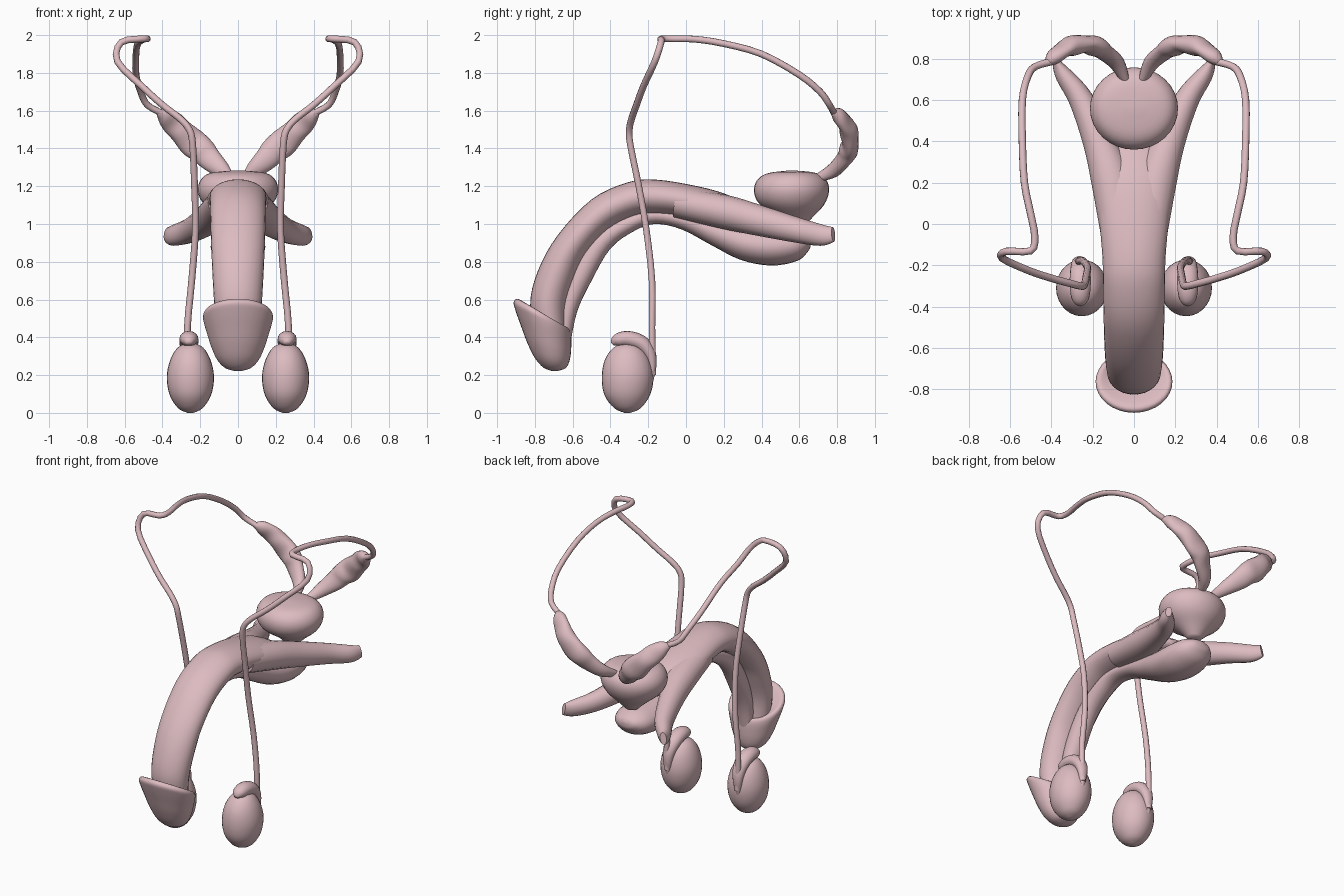
import bpy, bmesh, math
from mathutils import Vector

mat = bpy.data.materials.new("tissue_pink")
mat.diffuse_color = (0.72, 0.5, 0.53, 1)


def spline(rows, steps):
    """Catmull-Rom interpolation of number tuples."""
    out = []
    for i in range(len(rows) - 1):
        p = [rows[max(0, min(len(rows) - 1, i + k))] for k in (-1, 0, 1, 2)]
        for s in range(steps):
            t = s / steps
            out.append([0.5 * (2 * b + (c - a) * t + (2 * a - 5 * b + 4 * c - d) * t * t
                               + (3 * b - a - 3 * c + d) * t ** 3) for a, b, c, d in zip(*p)])
    return out + [list(rows[-1])]


def skin(name, rings, sides, mirror):
    """Skin elliptical rings given as (centre, half axis, half axis)."""
    bm = bmesh.new()
    loops = []
    for c, u, v in rings:
        loops.append([bm.verts.new(c + u * math.cos(2 * math.pi * k / sides)
                                   + v * math.sin(2 * math.pi * k / sides)) for k in range(sides)])
    for a, b in zip(loops, loops[1:]):
        for k in range(sides):
            j = (k + 1) % sides
            bm.faces.new((a[k], a[j], b[j], b[k]))
    bm.faces.new(loops[0][::-1])
    bm.faces.new(loops[-1])
    bmesh.ops.recalc_face_normals(bm, faces=bm.faces)
    me = bpy.data.meshes.new(name)
    bm.to_mesh(me)
    bm.free()
    ob = bpy.data.objects.new(name, me)
    bpy.context.collection.objects.link(ob)
    me.materials.append(mat)
    if mirror:
        ob.modifiers.new("Mirror", 'MIRROR').use_mirror_merge = False
    bpy.ops.object.select_all(action='DESELECT')
    ob.select_set(True)
    bpy.context.view_layer.objects.active = ob
    bpy.ops.object.shade_smooth_by_angle(angle=math.radians(60))
    return ob


def outline(name, rows, x=0, steps=4, sides=28, mirror=False):
    """Body from side outlines: rows of (y1, z1, y2, z2, half width)."""
    rings = []
    for y1, z1, y2, z2, w in spline(rows, steps):
        a, b = Vector((x, y1, z1)), Vector((x, y2, z2))
        rings.append(((a + b) / 2, Vector((w, 0, 0)), (a - b) / 2))
    return skin(name, rings, sides, mirror)


def tube(name, rows, ref=(1, 0, 0), steps=4, sides=16):
    """Mirrored tube along rows of (x, y, z, radius along ref, other radius)."""
    pts = spline(rows, steps)
    pos = [Vector(p[:3]) for p in pts]
    side, rings = Vector(ref), []
    for i, p in enumerate(pts):
        t = (pos[min(i + 1, len(pos) - 1)] - pos[max(i - 1, 0)]).normalized()
        side = (side - t * side.dot(t)).normalized()
        rings.append((pos[i], side * p[3], t.cross(side) * p[4]))
    return skin(name, rings, sides, True)


# Upper shaft body
outline("shaft", [
    (-.78, .40, -.63, .38, .11), (-.825, .57, -.635, .56, .125), (-.785, .75, -.59, .71, .135),
    (-.68, .94, -.53, .84, .142), (-.5, 1.13, -.41, .97, .147), (-.31, 1.22, -.27, 1.04, .15),
    (-.16, 1.235, -.15, 1.05, .153), (.06, 1.2, .03, 1.03, .17), (.22, 1.155, .18, .99, .18),
    (.34, 1.09, .30, .98, .15), (.42, 1.04, .40, .99, .06)])

# Splayed roots of the shaft
tube("shaft_root", [
    (.07, -.05, 1.115, .09, .08), (.105, .2, 1.065, .1, .09), (.17, .4, 1.015, .078, .08),
    (.255, .6, .965, .06, .066), (.34, .72, .94, .042, .056), (.375, .78, .945, .02, .04)])

# Underside tube swelling into a bulb
outline("underside_tube_and_bulb", [
    (-.68, .40, -.61, .38, .05), (-.67, .56, -.575, .54, .06), (-.61, .76, -.505, .69, .065),
    (-.48, .95, -.40, .87, .065), (-.3, 1.06, -.27, .965, .065), (-.16, 1.09, -.16, 1.0, .065),
    (.03, 1.06, -.02, .97, .075), (.2, 1.02, .14, .885, .1), (.33, .99, .29, .81, .13),
    (.46, .98, .45, .78, .145), (.57, .97, .59, .805, .125), (.64, .94, .65, .86, .07),
    (.66, .91, .66, .89, .015)], sides=24)

# Flared head
outline("head", [
    (-.80, .52, -.66, .44, .11), (-.88, .60, -.63, .45, .165), (-.912, .588, -.615, .44, .185),
    (-.902, .54, -.608, .41, .18), (-.87, .45, -.607, .365, .16), (-.84, .37, -.61, .31, .138),
    (-.80, .29, -.62, .265, .108), (-.755, .24, -.64, .235, .068), (-.71, .222, -.68, .222, .02)],
    sides=32)

# Gland above the bulb
outline("gland", [
    (.54, .98, .62, .98, .04), (.49, 1.035, .67, 1.035, .1), (.39, 1.105, .73, 1.10, .18),
    (.36, 1.17, .757, 1.17, .212), (.375, 1.23, .745, 1.23, .2), (.43, 1.268, .69, 1.27, .15),
    (.54, 1.283, .58, 1.283, .03)], sides=32)

# Lobed side pouches
tube("pouch", [
    (.045, .70, 1.245, .025, .02), (.085, .78, 1.285, .045, .035), (.15, .835, 1.345, .062, .038),
    (.19, .86, 1.39, .07, .05), (.24, .87, 1.43, .076, .042), (.30, .862, 1.49, .064, .05),
    (.345, .84, 1.535, .062, .036), (.39, .805, 1.575, .045, .035), (.425, .775, 1.59, .012, .012)],
    ref=(-1, 0, 1))

# Egg-shaped glands at the bottom
outline("egg_gland", [
    (-.325, 0, -.295, 0, .015), (-.38, .025, -.24, .025, .065), (-.432, .095, -.19, .095, .11),
    (-.446, .19, -.172, .19, .125), (-.43, .28, -.19, .28, .107), (-.385, .345, -.235, .345, .068),
    (-.325, .372, -.295, .372, .015)], x=.252, mirror=True)

# Curled caps on the egg glands
tube("egg_cap", [
    (.26, -.39, .365, .015, .012), (.26, -.365, .383, .04, .034), (.26, -.31, .392, .05, .042),
    (.26, -.24, .37, .05, .042), (.262, -.195, .32, .042, .034), (.264, -.178, .25, .03, .022),
    (.264, -.185, .17, .015, .012)])

# Long thin ducts
duct = [(.265, -.175, .2), (.268, -.18, .45), (.245, -.18, .7), (.225, -.21, .97),
        (.23, -.25, 1.2), (.24, -.295, 1.42), (.258, -.30, 1.5), (.31, -.287, 1.56),
        (.40, -.262, 1.63), (.51, -.225, 1.73), (.638, -.165, 1.86), (.618, -.132, 1.962),
        (.50, -.13, 1.98), (.48, -.06, 1.98), (.50, .05, 1.978), (.53, .2, 1.955),
        (.54, .4, 1.9), (.54, .6, 1.79), (.515, .71, 1.7), (.48, .76, 1.63), (.40, .785, 1.585)]
tube("duct", [p + (.018, .018) for p in duct], steps=3, sides=10)
